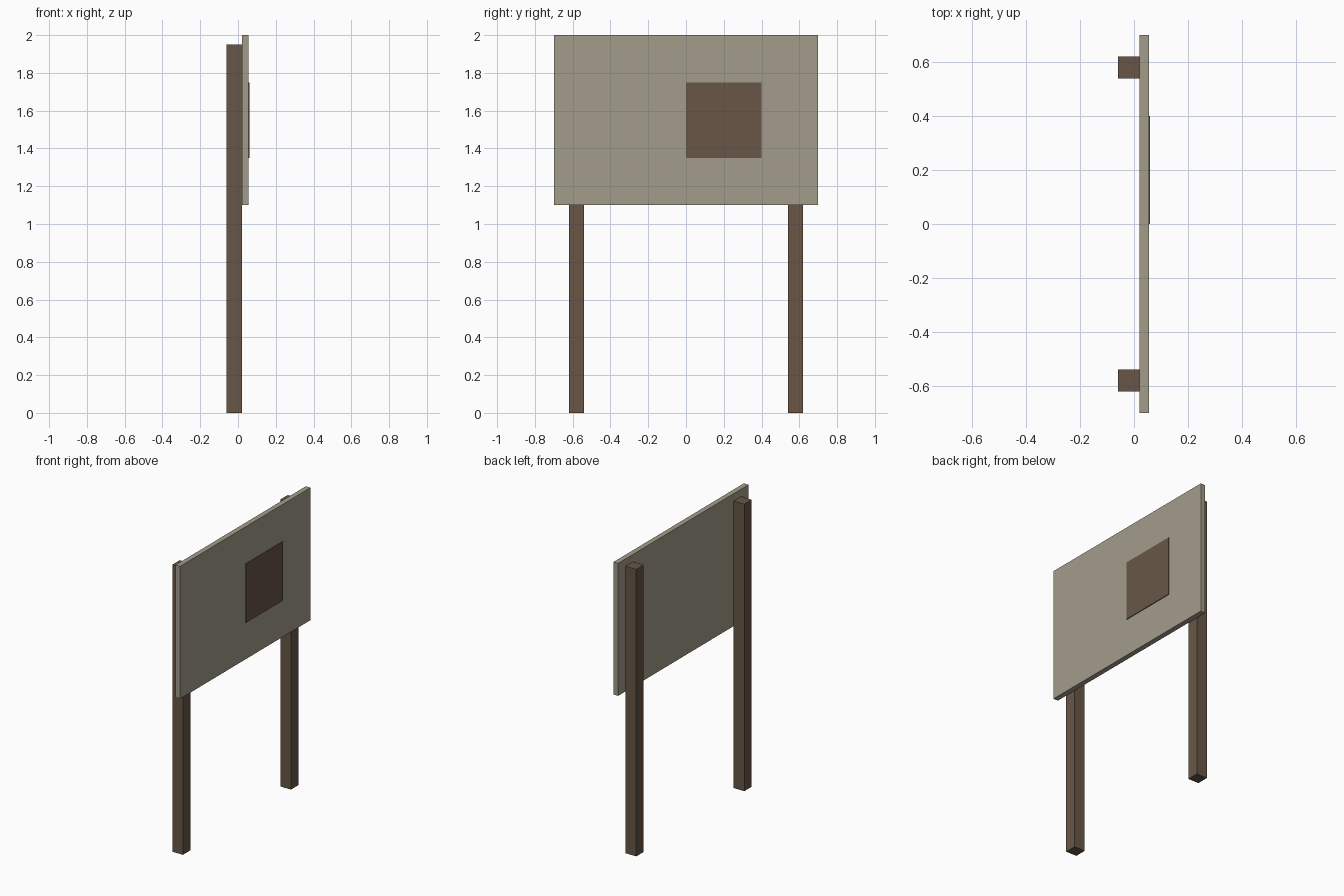
import bpy

# Remove the default cube
cube = bpy.data.objects.get("Cube")
if cube:
    bpy.data.objects.remove(cube, do_unlink=True)


def material(name, rgb):
    mat = bpy.data.materials.new(name)
    mat.use_nodes = True
    mat.diffuse_color = (*rgb, 1)
    mat.node_tree.nodes["Principled BSDF"].inputs["Base Color"].default_value = (*rgb, 1)
    return mat


def box(name, low, high, mat):
    """Box spanning two opposite corners."""
    center = [(a + b) / 2 for a, b in zip(low, high)]
    size = [b - a for a, b in zip(low, high)]
    bpy.ops.mesh.primitive_cube_add(size=1, location=center)
    obj = bpy.context.object
    obj.name = name
    obj.scale = size
    bpy.ops.object.transform_apply(location=False, rotation=False, scale=True)
    obj.data.materials.append(mat)
    return obj


wood = material("dark brown wood", (0.138, 0.094, 0.061))
board = material("weathered beige board", (0.365, 0.335, 0.256))

# Square posts behind the board
for side, y in (("right", -0.58), ("left", 0.58)):
    box(f"{side}_post", (-0.06, y - 0.04, 0), (0.02, y + 0.04, 1.95), wood)

# Board fixed to the posts
box("sign_board", (0.02, -0.7, 1.1), (0.055, 0.7, 2.0), board)

# Thin square notice on the board
box("notice_plate", (0.055, 0.0, 1.35), (0.06, 0.4, 1.75), wood)
